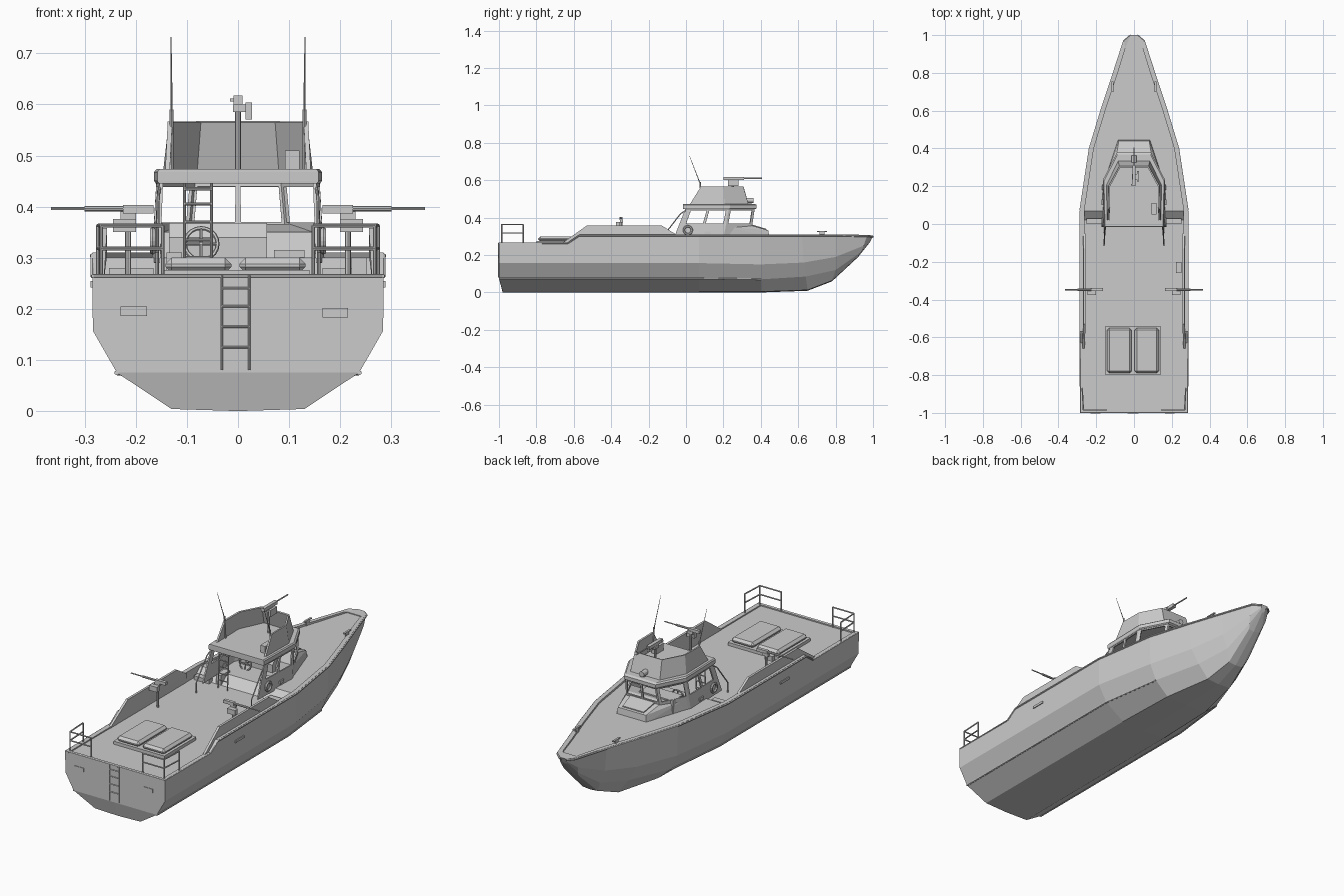
import bpy, bmesh, math
from mathutils import Vector, Matrix

if "Cube" in bpy.data.objects:
    bpy.data.objects.remove(bpy.data.objects["Cube"])


def finish(name, bm, mirror=False, thick=0):
    bmesh.ops.recalc_face_normals(bm, faces=bm.faces)
    me = bpy.data.meshes.new(name)
    bm.to_mesh(me)
    bm.free()
    ob = bpy.data.objects.new(name, me)
    bpy.context.collection.objects.link(ob)
    if thick:
        s = ob.modifiers.new("thickness", 'SOLIDIFY')
        s.thickness, s.offset = thick, 0
    if mirror:
        m = ob.modifiers.new("mirror", 'MIRROR')
        m.merge_threshold = 0.0005
    return ob


def boxes(name, items, mirror=False):
    """Each item is (low corner, high corner)."""
    bm = bmesh.new()
    for lo, hi in items:
        lo, hi = Vector(lo), Vector(hi)
        mat = Matrix.Translation((lo + hi) / 2) @ Matrix.Diagonal((*(hi - lo), 1))
        bmesh.ops.create_cube(bm, size=1, matrix=mat)
    return finish(name, bm, mirror)


def rods(name, paths, r, r2=None, mirror=False, sides=8):
    bm = bmesh.new()
    for path in paths:
        for a, b in zip(path, path[1:]):
            a, b = Vector(a), Vector(b)
            rot = (b - a).to_track_quat('Z', 'Y').to_matrix().to_4x4()
            bmesh.ops.create_cone(bm, cap_ends=True, segments=sides, radius1=r,
                                  radius2=r if r2 is None else r2, depth=(b - a).length,
                                  matrix=Matrix.Translation((a + b) / 2) @ rot)
    return finish(name, bm, mirror)


def solid(name, pts, mirror=False):
    bm = bmesh.new()
    vs = [bm.verts.new(p) for p in pts]
    bmesh.ops.convex_hull(bm, input=vs)
    bmesh.ops.dissolve_limit(bm, angle_limit=0.01, verts=bm.verts, edges=bm.edges)
    return finish(name, bm, mirror)


def ring(name, centre, axis, R, r, mirror=False):
    bm = bmesh.new()
    q = Vector(axis).to_track_quat('Z', 'Y')
    n, m = 20, 6
    vs = []
    for i in range(n):
        a = 2 * math.pi * i / n
        for j in range(m):
            b = 2 * math.pi * j / m
            d = R + r * math.cos(b)
            vs.append(bm.verts.new(Vector(centre) + q @ Vector((d * math.cos(a), d * math.sin(a), r * math.sin(b)))))
    for i in range(n):
        for j in range(m):
            k, l = (i + 1) % n, (j + 1) % m
            bm.faces.new([vs[i*m + j], vs[k*m + j], vs[k*m + l], vs[i*m + l]])
    return finish(name, bm, mirror)


# Hull: half loft from keel up to the gunwale and in across the deck
Y = [-1, -.63, -.57, .02, .07]


def line(x, z, bow, y0=-1):
    return [Vector((x, y, z)) for y in [y0] + Y[1:]] + [Vector(p) for p in bow]


bottom = line(.13, .004, [(.12, .4, .004), (.07, .65, .013), (.042, .78, .063), (.03, .92, .193), (.012, .985, .275)], -.98)
keel = [Vector((0, p.y, p.z - .004)) for p in bottom]
chine = line(.237, .075, [(.195, .4, .07), (.12, .64, .085), (.07, .8, .12), (.04, .935, .215), (.013, .988, .28)])
knuckle = line(.284, .157, [(.23, .4, .15), (.158, .63, .16), (.098, .8, .19), (.05, .95, .25), (.014, .995, .29)])
gunwale = line(.285, .31, [(.235, .4, .31), (.168, .62, .31), (.108, .8, .31), (.053, .97, .308), (.018, 1, .304)])
gunwale[0].z = gunwale[1].z = .266
inner = [p - Vector((.022, 0, 0)) for p in gunwale]
inner[0].y = -.985
inner[-2], inner[-1] = Vector((.046, .93, .308)), Vector((.04, .945, .304))
deck_edge = [Vector((p.x, p.y, .26 if i < 4 else .3)) for i, p in enumerate(inner)]
deck_mid = [Vector((0, p.y, p.z)) for p in deck_edge]
rows = [keel, bottom, chine, knuckle, gunwale, inner, deck_edge, deck_mid]
bm = bmesh.new()
V = [[bm.verts.new(p) for p in r] for r in rows]
for a, b in zip(V, V[1:]):
    for i in range(len(a) - 1):
        bm.faces.new([a[i], a[i+1], b[i+1], b[i]])
t0, t1 = bm.verts.new((0, -1, .266)), bm.verts.new((0, -1, .075))
u0 = bm.verts.new((0, -.985, .266))
bm.faces.new([V[0][0], V[1][0], V[2][0], t1])
bm.faces.new([t1, V[2][0], V[3][0], V[4][0], t0])
bm.faces.new([t0, V[4][0], V[5][0], u0])
bm.faces.new([u0, V[5][0], V[6][0], V[7][0]])
g0, i0 = bm.verts.new((0, 1, .304)), bm.verts.new((0, .945, .304))
bm.faces.new([V[0][-1], V[1][-1], V[2][-1], V[3][-1], V[4][-1], g0])
bm.faces.new([g0, V[4][-1], V[5][-1], i0])
bm.faces.new([i0, V[5][-1], V[6][-1], V[7][-1]])
finish("hull", bm, True)
rods("rub_rail", [[p + Vector((0, 0, -.006)) for p in gunwale[2:]]], .005, mirror=True, sides=6)
rods("stern_rub_rail", [[(0, -.998, .264), (.283, -.998, .264), (.285, -.63, .264), (.285, -.57, .305)]], .004, mirror=True, sides=6)
rods("spray_rail", [chine[:6]], .005, mirror=True, sides=6)

# Raised bulwarks beside the cockpit
prof = [(-.67, .258), (-.53, .358), (-.13, .358), (-.05, .308), (-.05, .258)]
solid("bulwark", [(x + (.006 if z < .3 else 0), y, z) for x in (.256, .268) for y, z in prof], True)

# Engine hatch: plinth with two lids
boxes("hatch_base", [((-.15, -.8, .255), (.14, -.54, .276))])
for n, x in (("left", -.142), ("right", .003)):
    lid = boxes("hatch_lid_" + n, [((x, -.79, .27), (x + .129, -.55, .3))])
    b = lid.modifiers.new("bevel", 'BEVEL')
    b.width, b.segments = .012, 1

# Transom ladder and vents
rods("transom_ladder", [[(x, -1.002, .08), (x, -1.002, .265)] for x in (-.032, .022)]
     + [[(-.032, -1.002, z), (.022, -1.002, z)] for z in (.125, .165, .205, .24)], .0025)
boxes("transom_vent", [((-.23, -1.003, .186), (-.178, -.99, .205)), ((.165, -1.003, .183), (.215, -.99, .202))])
boxes("hull_scupper", [((.275, -.43, .242), (.289, -.36, .254))], True)
rods("bow_eye", [[(.222, .42, .295), (.222, .42, .265)], [(.06, .92, .285), (.07, .88, .275)]], .004, mirror=True)

# Stern corner rails
path = lambda z: [(.147, -.985, z), (.268, -.985, z), (.274, -.87, z)]
rods("stern_rail", [path(z) for z in (.363, .318)]
     + [[(x, y, .26), (x, y, .363)] for x, y in ((.147, -.985), (.268, -.985), (.274, -.87))], .0035, mirror=True)

# Foredeck cleats and side-deck steps
boxes("cleat", [((.108, .7, .323), (.118, .755, .329)), ((.11, .715, .3), (.116, .74, .325))], True)
boxes("deck_step", [((.165, .0, .258), (.252, .03, .28))], True)

# Wheelhouse: wall panels with window openings
bm = bmesh.new()
Lo = [(.156, -.065, .29), (.166, .2, .29), (.1, .34, .29)]
Hi = [(.15, .0, .455), (.156, .23, .455), (.085, .365, .455)]


def panel(a, b, c, d, holes, v0=.48, v1=.9):
    a, b, c, d = map(Vector, (a, b, c, d))
    P = lambda u, v: bm.verts.new(a.lerp(b, u).lerp(d.lerp(c, u), v))
    us = [0] + [u for h in holes for u in h] + [1]
    for k, (p, q) in enumerate(zip(us, us[1:])):
        spans = ((0, v0), (v1, 1)) if k % 2 else ((0, v0), (v0, v1), (v1, 1))
        for s, t in spans:
            bm.faces.new([P(p, s), P(q, s), P(q, t), P(p, t)])


panel(Lo[0], Lo[1], Hi[1], Hi[0], [(.14, .5), (.56, .94)])
panel(Lo[1], Lo[2], Hi[2], Hi[1], [(.08, .92)])
panel(Lo[2], (0, .34, .29), (0, .365, .455), Hi[2], [(.08, .94)])
bmesh.ops.remove_doubles(bm, verts=bm.verts, dist=.0001)
finish("wheelhouse_walls", bm, True, .007)

# Trunk in front of the wheelhouse, with a hatch panel
solid("front_trunk", [(s * x, y, z) for s in (-1, 1) for x, y, z in
      ((.085, .445, .295), (.08, .44, .332), (.1, .325, .366), (.16, .22, .295), (.15, .235, .35), (.1, .325, .295))])
solid("trunk_panel", [(s * x, y, z + h) for s in (-1, 1) for h in (0, .006) for x, y, z in ((.06, .43, .334), (.07, .35, .358))])

# Roof slab with chamfered front
plan = [(.158, -.015), (.164, .235), (.09, .378)]
solid("wheelhouse_roof", [(s * x * k, y * k, z) for s in (-1, 1) for x, y in plan
                          for k, z in ((.98, .445), (1, .45), (1, .468), (.97, .474))])

# Open upper bridge coaming
bm = bmesh.new()
lo = [(.138, .02, .47), (.142, .205, .47), (.082, .33, .47), (0, .33, .47)]
hi = [(.133, .08, .566), (.131, .2, .566), (.075, .303, .566), (0, .303, .566)]
A, B = [[bm.verts.new(p) for p in r] for r in (lo, hi)]
for i in range(3):
    bm.faces.new([A[i], A[i+1], B[i+1], B[i]])
finish("bridge_coaming", bm, True, .009)
boxes("bridge_locker", [((.092, .05, .47), (.12, .11, .51))])
rods("antenna_base", [[(.13, .085, .47), (.13, .075, .59)]], .004, mirror=True)
rods("antenna", [[(.13, .078, .575), (.131, .018, .732)]], .0025, .0008, True)

# Searchlight on the roof front
rods("searchlight", [[(0, .325, .492), (0, .362, .492)]], .014, sides=12)
boxes("searchlight_foot", [((-.006, .335, .47), (.006, .35, .485))])

# Helm inside the wheelhouse
solid("dashboard", [(x, y, z) for x in (-.135, .057) for y, z in ((.2, .26), (.2, .34), (.22, .368), (.3, .368), (.3, .26))])
ring("steering_wheel", (-.072, .165, .327), (0, -1, .25), .032, .004)
rods("wheel_spokes", [[(-.104, .165, .327), (-.04, .165, .327)], [(-.072, .165, .327), (-.072, .2, .325)],
                      [(-.072, .157, .296), (-.072, .173, .358)]], .003)
boxes("helm_seat", [((.07, .08, .26), (.13, .14, .315)), ((-.14, .02, .258), (-.11, .09, .31))])
rods("bridge_ladder", [[(x, -.012, .26), (x, .0, .467)] for x in (-.105, -.052)]
     + [[(-.105, -.005, z), (-.052, -.005, z)] for z in (.3, .335, .37, .405, .435)], .003)
rods("cabin_handrail", [[(.153, .0, .44), (.156, -.03, .42), (.158, -.115, .31), (.158, -.115, .26)]], .003, mirror=True)
ring("life_ring", (.167, .01, .333), (1, 0, 0), .021, .006, True)
boxes("side_vent", [((.155, .1, .31), (.171, .13, .325))], True)

# Side guns on pedestals
rods("side_gun_post", [[(.215, -.345, .258), (.215, -.345, .388)]], .006, mirror=True)
boxes("side_gun_body", [((.165, -.356, .387), (.225, -.34, .403)), ((.2, -.352, .375), (.23, -.338, .39)),
                        ((.2, -.375, .35), (.245, -.352, .376))], True)
rods("side_gun_barrel", [[(.22, -.348, .396), (.3, -.348, .396)]], .0055, mirror=True)
rods("side_gun_muzzle", [[(.3, -.348, .396), (.366, -.348, .396)]], .003, mirror=True)
boxes("ammo_chest", [((.222, -.26, .258), (.252, -.2, .3))])

# Bridge gun
rods("bridge_gun_post", [[(0, .25, .47), (0, .25, .6)]], .006)
boxes("bridge_gun_body", [((-.009, .2, .6), (.009, .31, .617)), ((.015, .225, .57), (.027, .28, .604)),
                          ((-.016, .205, .606), (.0, .212, .612)), ((-.01, .235, .585), (.018, .265, .6))])
rods("bridge_gun_barrel", [[(0, .3, .61), (0, .405, .61)]], .0035)
